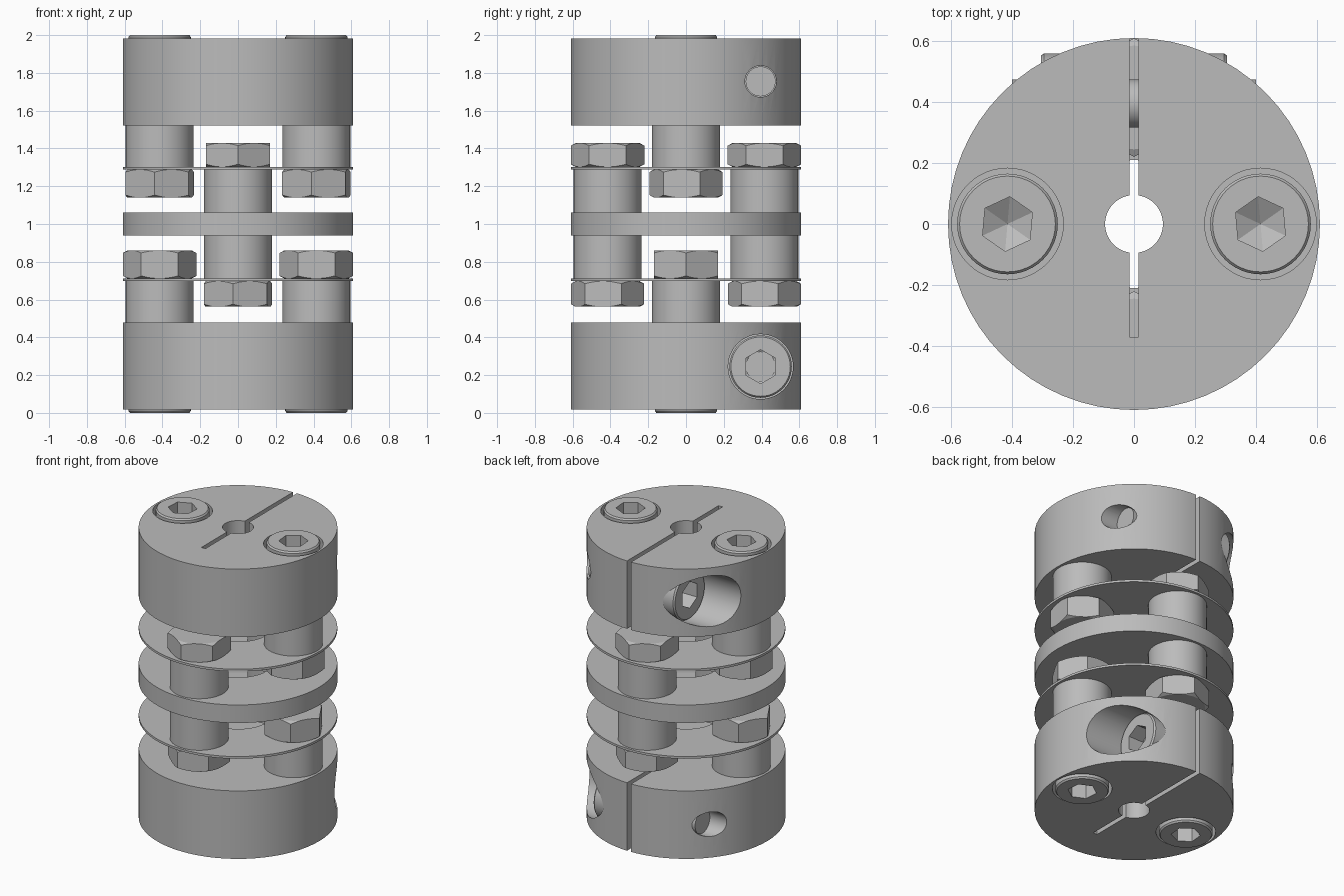
import bpy, bmesh
from math import pi, cos, sin, radians
from mathutils import Matrix

cube = bpy.data.objects.get("Cube")
if cube:
    bpy.data.objects.remove(cube, do_unlink=True)

# One steel grey for everything
steel = bpy.data.materials.new("steel grey")
steel.use_nodes = True
GREY = (0.5, 0.5, 0.5, 1)
steel.diffuse_color = GREY
steel.node_tree.nodes["Principled BSDF"].inputs["Base Color"].default_value = GREY

R = 0.61         # outer radius
PITCH = 0.415    # bolt distance from the axis
CLAMP_Y = 0.395  # clamp screw position
CLAMP_Z = 0.755  # clamp screw height from the middle plane
MID = Matrix.Translation((0, 0, 1))
FLIP = MID @ Matrix.Rotation(pi, 4, 'Y')
TO_X = Matrix.Rotation(pi / 2, 4, 'Y')


def move(x=0, y=0, z=0):
    return Matrix.Translation((x, y, z))


def lathe(name, profile, sides=48, turn=0, matrix=Matrix()):
    """Stack of rings (radius, height) with flat end caps."""
    bm = bmesh.new()
    rings = []
    for r, z in profile:
        angles = [turn + 2 * pi * i / sides for i in range(sides)]
        rings.append([bm.verts.new((r * cos(a), r * sin(a), z)) for a in angles])
    for low, high in zip(rings, rings[1:]):
        for i in range(sides):
            j = (i + 1) % sides
            bm.faces.new((low[i], low[j], high[j], high[i]))
    bm.faces.new(rings[0][::-1])
    bm.faces.new(rings[-1])
    bmesh.ops.recalc_face_normals(bm, faces=bm.faces)
    return finish(name, bm, matrix)


def finish(name, bm, matrix):
    bm.transform(matrix)
    mesh = bpy.data.meshes.new(name)
    bm.to_mesh(mesh)
    bm.free()
    mesh.materials.append(steel)
    ob = bpy.data.objects.new(name, mesh)
    bpy.context.collection.objects.link(ob)
    return ob


def rod(name, r, z0, z1, matrix=Matrix(), sides=48):
    return lathe(name, [(r, z0), (r, z1)], sides, 0, matrix)


def box(name, size, matrix):
    bm = bmesh.new()
    bmesh.ops.create_cube(bm, size=1, matrix=Matrix.Diagonal((*size, 1)))
    return finish(name, bm, matrix)


def carve(ob, cutters, operation='DIFFERENCE'):
    """Apply each cutter to the part, then discard the cutters."""
    for c in cutters:
        mod = ob.modifiers.new("cut", 'BOOLEAN')
        mod.operation, mod.solver, mod.object = operation, 'EXACT', c
    bpy.context.view_layer.update()
    graph = bpy.context.evaluated_depsgraph_get()
    mesh = bpy.data.meshes.new_from_object(ob.evaluated_get(graph))
    ob.modifiers.clear()
    ob.data = mesh
    for c in cutters:
        bpy.data.objects.remove(c, do_unlink=True)
    return ob


def socket_head(name, length, matrix, turn):
    """Cap screw head; its outer face lies at local z = 0."""
    head = lathe(name, [(0.165, -length), (0.165, -0.01), (0.157, 0)], matrix=matrix)
    hexagon = lathe("socket cutter", [(0.001, -0.16), (0.09, -0.11), (0.09, 0.05)],
                    6, turn, matrix)
    return carve(head, [hexagon])


def nut(name, x, y, z0, z1, turn):
    m = move(x, y)
    body = lathe(name, [(0.195, z0), (0.195, z1)], 6, turn, m)
    c = 0.016
    round_off = lathe("chamfer cutter", [(0.17, z0), (0.2, z0 + c), (0.2, z1 - c), (0.17, z1)],
                      matrix=m)
    return carve(body, [round_off], 'INTERSECT')


# Clamping hubs, the lower one being the upper one turned over about y
for label, m in (("upper", MID), ("lower", FLIP)):
    hub = rod(label + "_hub", R, 0.521, 0.981, m, 64)
    cutters = [
        rod("bore cutter", 0.095, 0.4, 1.1, m),
        box("slot cutter", (0.03, 1.07, 0.8), m @ move(0, 0.165, 0.75)),
        rod("clamp hole cutter", 0.083, -0.2, 0.8, m @ move(0, CLAMP_Y, CLAMP_Z) @ TO_X),
        rod("clamp recess cutter", 0.172, -0.8, -0.12, m @ move(0, CLAMP_Y, CLAMP_Z) @ TO_X),
    ]
    cutters += [rod("bolt recess cutter", 0.183, 0.68, 1.1, m @ move(s * PITCH))
                for s in (-1, 1)]
    carve(hub, cutters)

    # Clamp screw across the slot
    axis = m @ move(0, CLAMP_Y, CLAMP_Z) @ TO_X
    rod(label + "_clamp_shank", 0.079, -0.2, 0.4, axis)
    socket_head(label + "_clamp_head", 0.185,
                m @ move(-0.305, CLAMP_Y, CLAMP_Z) @ Matrix.Rotation(-pi / 2, 4, 'Y'), 0)

    # Bolts and spacers that join hub and flexible disc
    for side, s in (("left", 1), ("right", -1)):
        at = m @ move(s * PITCH)
        socket_head(f"{label}_{side}_bolt_head", 0.32, m @ move(s * PITCH, 0, 1),
                    radians(90 + 5 * s))
        rod(f"{label}_{side}_hub_spacer", 0.18, 0.303, 0.521, at)

    # Spacers between flexible disc and centre ring
    for side, s in (("front", -1), ("back", 1)):
        rod(f"{label}_{side}_ring_spacer", 0.18, 0.061, 0.288, m @ move(0, s * PITCH))

    # Thin flexible disc
    disc = rod(label + "_flexible_disc", R, 0.288, 0.303, m, 64)
    carve(disc, [rod("hole cutter", 0.21, 0.2, 0.4, m)])

# Centre ring
ring = rod("centre_ring", R, -0.061, 0.061, MID, 64)
carve(ring, [rod("hole cutter", 0.21, -0.2, 0.2, MID)])

# Hex nuts on both faces of each flexible disc
SKEW = radians(82)
for s in (-1, 1):
    x_side = "left" if s > 0 else "right"
    y_side = "back" if s > 0 else "front"
    nut(f"upper_{x_side}_nut", s * PITCH, 0, 1.14, 1.288, SKEW)
    nut(f"lower_{x_side}_nut", s * PITCH, 0, 0.712, 0.86, 0)
    nut(f"upper_{y_side}_nut", 0, s * PITCH, 1.303, 1.428, pi / 2)
    nut(f"lower_{y_side}_nut", 0, s * PITCH, 0.562, 0.697, SKEW)

# Smooth round walls, sharp edges
bpy.ops.object.select_all(action='DESELECT')
for ob in bpy.context.collection.objects:
    if ob.type == 'MESH':
        ob.select_set(True)
        bpy.context.view_layer.objects.active = ob
bpy.ops.object.shade_smooth_by_angle(angle=radians(20))
